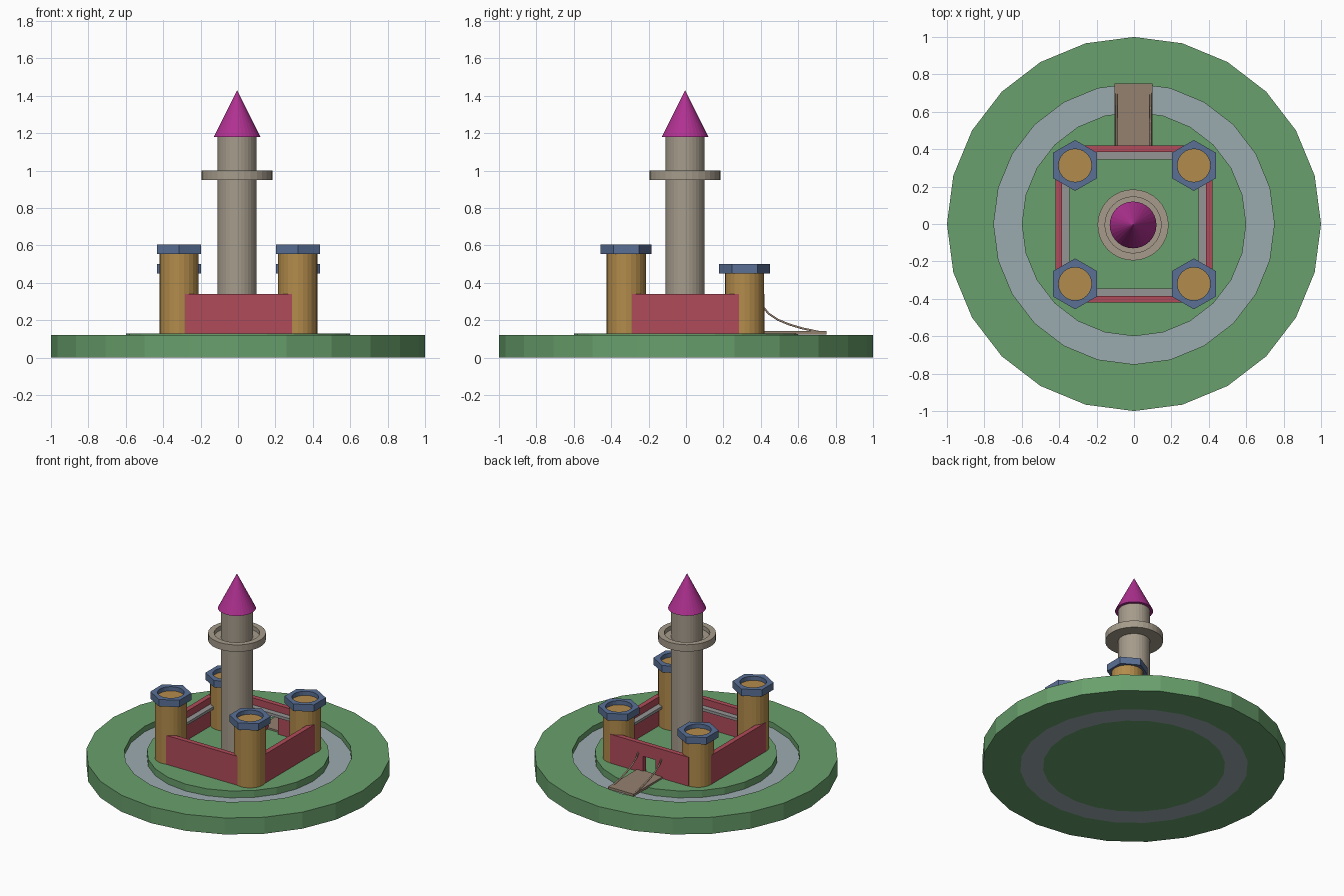
import bpy, bmesh
from math import cos, sin, pi

if "Cube" in bpy.data.objects:
    bpy.data.objects.remove(bpy.data.objects["Cube"])


def material(name, rgb):
    m = bpy.data.materials.new(name)
    m.diffuse_color = (*rgb, 1)
    m.use_nodes = True
    m.node_tree.nodes["Principled BSDF"].inputs["Base Color"].default_value = m.diffuse_color
    return m


GRASS = material("grass", (0.14, 0.35, 0.15))
WATER = material("water", (0.33, 0.41, 0.43))
RED = material("red_wall", (0.43, 0.07, 0.10))
ORANGE = material("tower_stone", (0.45, 0.26, 0.07))
BLUE = material("battlement", (0.10, 0.16, 0.30))
TAN = material("keep_stone", (0.38, 0.33, 0.26))
PURPLE = material("roof", (0.43, 0.03, 0.28))
WOOD = material("wood", (0.30, 0.22, 0.16))
GREY = material("walkway_stone", (0.30, 0.30, 0.30))


def finish(name, bm, mat, loc=(0, 0, 0)):
    bmesh.ops.remove_doubles(bm, verts=bm.verts, dist=1e-5)
    bmesh.ops.recalc_face_normals(bm, faces=bm.faces)
    me = bpy.data.meshes.new(name)
    bm.to_mesh(me)
    bm.free()
    me.materials.append(mat)
    ob = bpy.data.objects.new(name, me)
    ob.location = loc
    bpy.context.collection.objects.link(ob)
    return ob


def lathe(name, profile, mat, n=24, loc=(0, 0, 0), closed=False, hexagonal=()):
    """Revolve (r, z) points; profile rows listed in hexagonal get a six-sided outline."""
    bm = bmesh.new()
    rings = []
    for i, (r, z) in enumerate(profile):
        ring = []
        for k in range(n):
            a = 2 * pi * k / n + pi / 2
            s = r
            if i in hexagonal:
                s = r * cos(pi / 6) / cos((2 * pi * k / n) % (pi / 3) - pi / 6)
            ring.append(bm.verts.new((s * cos(a), s * sin(a), z)))
        rings.append(ring)
    pairs = list(zip(rings, rings[1:]))
    if closed:
        pairs.append((rings[-1], rings[0]))
    else:
        bm.faces.new(rings[0])
        if profile[-1][0] > 0.001:
            bm.faces.new(rings[-1])
    for a, b in pairs:
        for k in range(n):
            j = (k + 1) % n
            bm.faces.new((a[k], a[j], b[j], b[k]))
    return finish(name, bm, mat, loc)


def box(name, x, y, z, mat):
    bm = bmesh.new()
    bmesh.ops.create_cube(bm, size=1)
    for v in bm.verts:
        v.co = [lo + (c + 0.5) * (hi - lo) for c, (lo, hi) in zip(v.co, (x, y, z))]
    return finish(name, bm, mat)


# Ground, moat and island
lathe("outer_ground", [(0.75, 0), (1, 0), (1, 0.12), (0.75, 0.12)], GRASS, closed=True)
lathe("moat_water", [(0.6, 0), (0.75, 0), (0.75, 0.08), (0.6, 0.08)], WATER, closed=True)
lathe("island", [(0.6, 0), (0.6, 0.13)], GRASS)

# Central keep with balcony and cone roof
C = (-0.005, -0.005, 0)
lathe("keep", [(0.105, 0.12), (0.105, 1.18)], TAN, 32, C)
lathe("balcony", [(0.1, 0.95), (0.19, 0.95), (0.19, 1.0), (0.15, 1.0), (0.15, 0.97), (0.1, 0.97)],
      TAN, 32, C, closed=True)
lathe("keep_roof", [(0.125, 1.18), (0.0, 1.43)], PURPLE, 32, C)

# Corner towers: front pair taller than the back pair
for side, x in (("left", -0.315), ("right", 0.32)):
    for end, y, h in (("front", -0.32, 0.605), ("back", 0.313, 0.50)):
        lathe(f"{end}_{side}_tower", [(0.105, 0.12), (0.105, h - 0.03)], ORANGE, 24, (x, y, 0))
        lathe(f"{end}_{side}_battlement",
              [(0.088, h - 0.05), (0.136, h - 0.05), (0.136, h), (0.088, h)],
              BLUE, 24, (x, y, 0), closed=True, hexagonal=(1, 2))

# Curtain walls with inner walkways
Z, WALK = (0.12, 0.34), (0.27, 0.29)
SPAN = (-0.315, 0.315)
for side, s in (("left", -1), ("right", 1)):
    box(f"{side}_wall", sorted((s * 0.385, s * 0.42)), SPAN, Z, RED)
    box(f"{side}_walkway", sorted((s * 0.345, s * 0.386)), SPAN, WALK, GREY)
box("front_wall", SPAN, (-0.42, -0.385), Z, RED)
for end, s in (("front", -1), ("back", 1)):
    box(f"{end}_walkway", SPAN, sorted((s * 0.345, s * 0.386)), WALK, GREY)

# Back wall with gate opening
bm = bmesh.new()
outline = [(-0.315, 0.12), (-0.05, 0.12), (-0.05, 0.25), (0.05, 0.25),
           (0.05, 0.12), (0.315, 0.12), (0.315, 0.34), (-0.315, 0.34)]
face = bm.faces.new([bm.verts.new((x, 0.385, z)) for x, z in outline])
new = bmesh.ops.extrude_face_region(bm, geom=[face])["geom"]
bmesh.ops.translate(bm, vec=(0, 0.035, 0), verts=[v for v in new if isinstance(v, bmesh.types.BMVert)])
bm.faces.new([v for v in face.verts]) if not face.is_valid else None
finish("gate_wall", bm, RED)

# Drawbridge and its sagging chains
box("drawbridge", (-0.105, 0.1), (0.41, 0.75), (0.125, 0.142), WOOD)
for side, x in (("left", -0.095), ("right", 0.09)):
    cu = bpy.data.curves.new(f"{side}_chain", "CURVE")
    cu.dimensions = "3D"
    cu.bevel_depth = 0.006
    cu.bevel_resolution = 1
    cu.use_fill_caps = True
    pts = [(0.41, 0.275), (0.44, 0.237), (0.49, 0.203), (0.55, 0.178), (0.62, 0.157), (0.71, 0.138)]
    sp = cu.splines.new("POLY")
    sp.points.add(len(pts) - 1)
    for p, (y, z) in zip(sp.points, pts):
        p.co = (x, y, z, 1)
    cu.materials.append(WOOD)
    bpy.context.collection.objects.link(bpy.data.objects.new(f"{side}_chain", cu))
